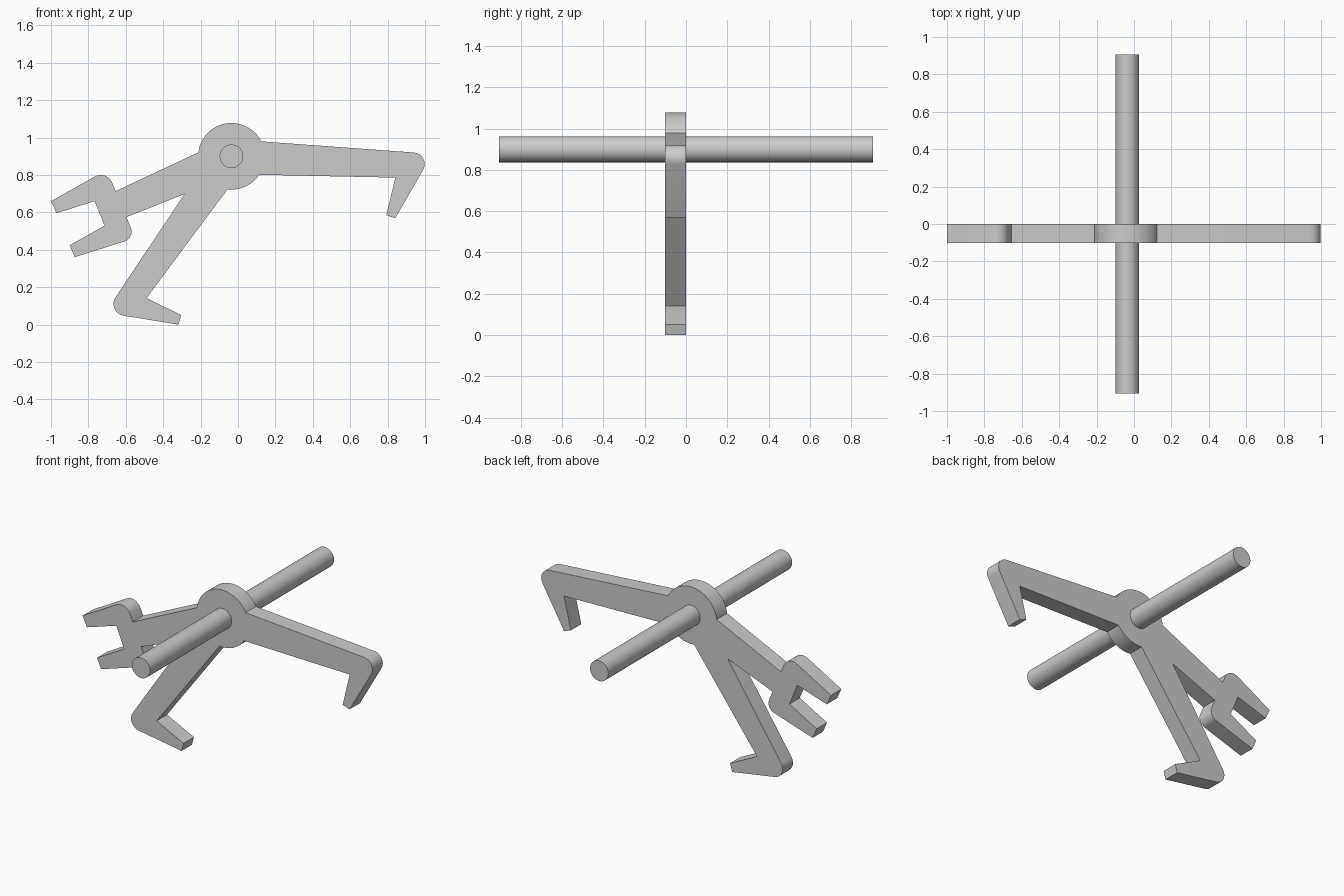
import bpy, bmesh, math
from mathutils import Vector

if "Cube" in bpy.data.objects:
    bpy.data.objects.remove(bpy.data.objects["Cube"])

HUB = Vector((-0.035, 0.90))
HUB_R = 0.178


def fillet(prev, corner, nxt, r, n=8):
    """Round a profile corner with an arc of radius r."""
    a, c, b = Vector(prev), Vector(corner), Vector(nxt)
    u, v = (a - c).normalized(), (b - c).normalized()
    half = u.angle(v) / 2
    t = r / math.tan(half)
    centre = c + (u + v).normalized() * (r / math.sin(half))
    s, e = c + u * t - centre, c + v * t - centre
    a0 = math.atan2(s.y, s.x)
    d = (math.atan2(e.y, e.x) - a0 + math.pi) % (2 * math.pi) - math.pi
    return [centre + Vector((math.cos(a0 + d * i / n), math.sin(a0 + d * i / n))) * r
            for i in range(n + 1)]


def hub_arc(start, end, n):
    """Clockwise arc on the hub between two outline points."""
    s, e = Vector(start) - HUB, Vector(end) - HUB
    a0 = math.atan2(s.y, s.x)
    d = (a0 - math.atan2(e.y, e.x)) % (2 * math.pi)
    return [HUB + Vector((math.cos(a0 - d * i / n), math.sin(a0 - d * i / n))) * HUB_R
            for i in range(n + 1)]


def rounded(points):
    """Expand (x, z, radius) corners of an open chain."""
    out = []
    for i, p in enumerate(points):
        if len(p) == 3:
            out += fillet(points[i - 1][:2], p[:2], points[i + 1][:2], p[2])
        else:
            out.append(Vector(p))
    return out


def finish(bm, name):
    bmesh.ops.recalc_face_normals(bm, faces=bm.faces)
    mesh = bpy.data.meshes.new(name)
    bm.to_mesh(mesh)
    bm.free()
    obj = bpy.data.objects.new(name, mesh)
    bpy.context.collection.objects.link(obj)
    bpy.ops.object.select_all(action='DESELECT')
    obj.select_set(True)
    bpy.context.view_layer.objects.active = obj
    bpy.ops.object.shade_smooth_by_angle(angle=math.radians(25))
    return obj


# Hooked arm, clockwise from the hub
hook_arm = [(1.039, 0.913, 0.062), (0.841, 0.569), (0.793, 0.585), (0.841, 0.786)]
# Leg with foot, then forked arm, clockwise
leg_and_fork = [
    (-0.489, 0.142), (-0.304, 0.051), (-0.318, 0.003), (-0.711, 0.063, 0.064),
    (-0.286, 0.698), (-0.596, 0.575), (-0.550, 0.463, 0.055), (-0.873, 0.361),
    (-0.900, 0.425), (-0.713, 0.529), (-0.767, 0.660), (-0.970, 0.596),
    (-1.0, 0.660), (-0.7016, 0.828, 0.066), (-0.654, 0.714)]

# rounded() needs neighbours at the chain ends
top_start, low_start = (0.125, 0.98), (0.115, 0.80)
outline = hub_arc((-0.216, 0.922), top_start, 28)
outline += rounded([top_start] + hook_arm)[1:]
outline += hub_arc(low_start, (-0.056, 0.722), 10)
outline += rounded(leg_and_fork)

# Flat three-armed plate
bm = bmesh.new()
face = bm.faces.new([bm.verts.new((p.x, -0.102, p.y)) for p in outline])
ext = bmesh.ops.extrude_face_region(bm, geom=[face], use_keep_orig=True)
bmesh.ops.translate(bm, vec=(0, 0.102, 0),
                    verts=[g for g in ext['geom'] if isinstance(g, bmesh.types.BMVert)])
# lowest foot corner sits on the ground
low = min(v.co.z for v in bm.verts)
for v in bm.verts:
    if v.co.z < low + 1e-4:
        v.co.z = 0
finish(bm, "three_arm_plate")

# Axle through the hub
bm = bmesh.new()
bmesh.ops.create_cone(bm, cap_ends=True, segments=48, radius1=0.063, radius2=0.063, depth=1.81)
axle = finish(bm, "axle")
axle.rotation_euler = (math.pi / 2, 0, 0)
axle.location = (HUB.x, 0, HUB.y)
